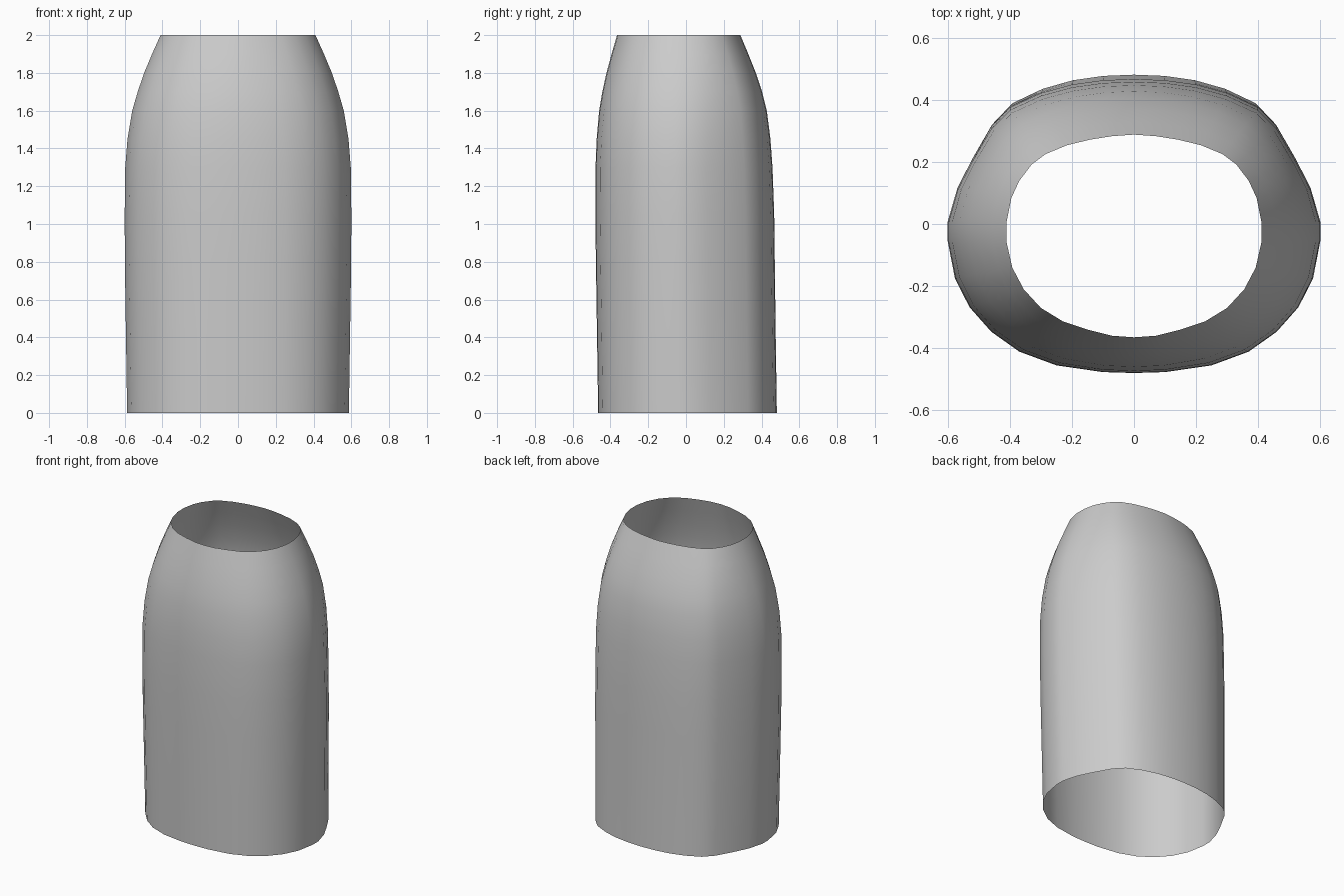
import bpy, bmesh

if "Cube" in bpy.data.objects:
    bpy.data.objects.remove(bpy.data.objects["Cube"])

# Right-hand half outlines (x, y), back centre to front centre
BODY = [(0, .48), (.1, .476), (.2, .462), (.3, .434), (.40, .387), (.46, .325), (.525, .21),
        (.57, .12), (.6, .015), (.6, -.05), (.577, -.17), (.53, -.265), (.46, -.345),
        (.37, -.41), (.25, -.455), (.1, -.477), (0, -.48)]
NECK = [(0, .29), (.07, .285), (.14, .274), (.215, .256), (.285, .227), (.33, .193), (.37, .14),
        (.395, .085), (.41, .01), (.41, -.06), (.392, -.14), (.355, -.21), (.30, -.27),
        (.23, -.313), (.15, -.34), (.07, -.36), (0, -.365)]

# z, half width, front depth, back depth, blend towards the neck outline
RINGS = [(0, .587, -.465, .481, 0), (.4, .593, -.471, .475, 0), (.8, .599, -.477, .470, 0),
         (1.05, .6, -.48, .467, 0), (1.3, .597, -.479, .458, .05), (1.45, .585, -.473, .447, .15),
         (1.6, .560, -.460, .428, .3), (1.7, .531, -.443, .403, .45), (1.8, .497, -.421, .370, .63),
         (1.9, .455, -.394, .330, .82), (2, .41, -.365, .288, 1)]


def unit(profile):
    """Scale a half outline to x 0..1 and y -1..1."""
    w = max(p[0] for p in profile)
    top, low = profile[0][1], profile[-1][1]
    return [(x / w, 2 * (y - low) / (top - low) - 1) for x, y in profile]


body, neck = unit(BODY), unit(NECK)
bm = bmesh.new()
loops = []
for z, w, front, back, t in RINGS:
    mid, half = (front + back) / 2, (back - front) / 2
    pts = [(w * (a[0] * (1 - t) + b[0] * t), mid + half * (a[1] * (1 - t) + b[1] * t))
           for a, b in zip(body, neck)]
    pts += [(-x, y) for x, y in reversed(pts[1:-1])]
    loops.append([bm.verts.new((x, y, z)) for x, y in pts])

# Open sleeve: bridge neighbouring rings, no caps
for low, high in zip(loops, loops[1:]):
    n = len(low)
    for i in range(n):
        j = (i + 1) % n
        bm.faces.new((low[j], low[i], high[i], high[j]))
bm.normal_update()
for f in bm.faces:
    f.smooth = True

mesh = bpy.data.meshes.new("open_sleeve")
bm.to_mesh(mesh)
bm.free()
sleeve = bpy.data.objects.new("open_sleeve", mesh)
bpy.context.collection.objects.link(sleeve)
